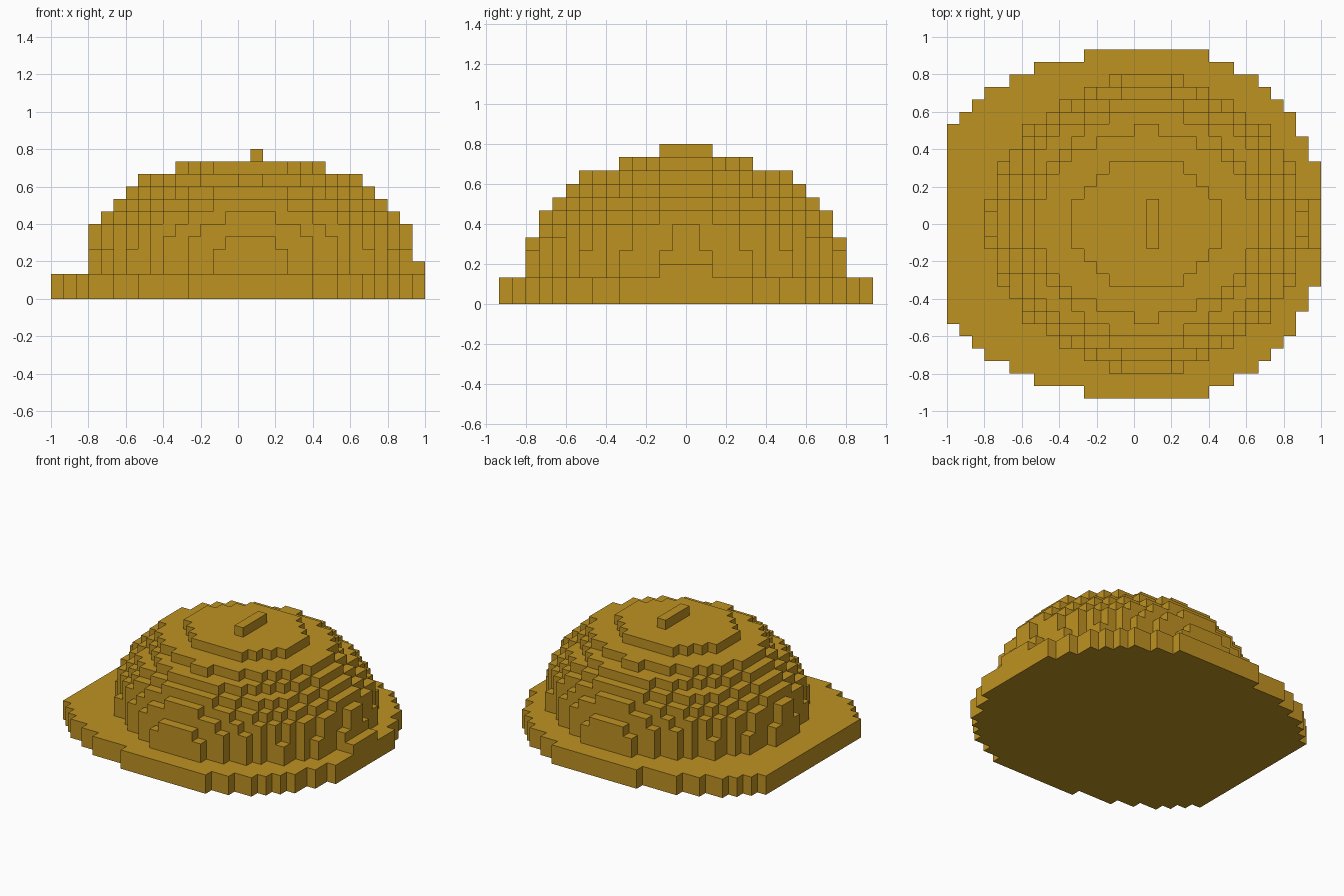
import bpy, bmesh, math

cube = bpy.data.objects.get("Cube")
if cube:
    bpy.data.objects.remove(cube, do_unlink=True)

U = 1 / 15      # size of one block
CX = 1          # crown centre, in blocks
P = 1.9         # roundness of the crown tiers

gold = bpy.data.materials.new("golden brown")
COL = (0.52, 0.287, 0.016, 1)
gold.diffuse_color = COL
gold.use_nodes = True
bsdf = gold.node_tree.nodes["Principled BSDF"]
bsdf.inputs["Base Color"].default_value = COL
bsdf.inputs["Roughness"].default_value = 0.8


def stepped_outline(rows):
    """Closed outline from (left, right) spans for rows y = 0, 1, 2..., mirrored in y."""
    right, left = [], []
    for i, (l, r) in enumerate(rows):
        last = i == len(rows) - 1
        if last or rows[i + 1][1] != r:
            right.append((r, i + 1))
            if not last:
                right.append((rows[i + 1][1], i + 1))
        if last or rows[i + 1][0] != l:
            left.append((l, i + 1))
            if not last:
                left.append((rows[i + 1][0], i + 1))
    upper = right + left[::-1]
    return upper + [(x, -y) for x, y in reversed(upper)]


def round_rows(a, b):
    """Block spans of a rounded tier with half sizes a and b."""
    rows = []
    y = 0.5
    while y < b:
        half = math.floor(a * (1 - (y / b) ** P) ** (1 / P) + 0.5)
        if half < 1:
            break
        rows.append((CX - half, CX + half))
        y += 1
    return rows


def add_tier(bm, rows, z0, z1):
    verts = [bm.verts.new((x * U, y * U, z0 * U)) for x, y in stepped_outline(rows)]
    face = bm.faces.new(verts)
    top = bmesh.ops.extrude_face_region(bm, geom=[face])["geom"]
    moved = [v for v in top if isinstance(v, bmesh.types.BMVert)]
    bmesh.ops.translate(bm, verts=moved, vec=(0, 0, (z1 - z0) * U))


def make_part(name, tiers):
    bm = bmesh.new()
    for rows, z0, z1 in tiers:
        add_tier(bm, rows, z0, z1)
    bmesh.ops.recalc_face_normals(bm, faces=bm.faces[:])
    mesh = bpy.data.meshes.new(name)
    bm.to_mesh(mesh)
    bm.free()
    mesh.materials.append(gold)
    obj = bpy.data.objects.new(name, mesh)
    bpy.context.collection.objects.link(obj)
    return obj


# Wide brim, cut straight at both ends
brim = [(-15, 15)] * 5 + [(-15, 14)] * 2 + [(-15, 13), (-14, 13), (-13, 12),
        (-12, 11), (-10, 10), (-8, 8), (-4, 6)]
make_part("brim", [(brim, 0, 2)])

# Crown tiers: half size in x, half size in y, bottom, top
crown = [
    (12.65, 11.85, 2, 4),
    (12.6, 11.7, 4, 5),
    (12.6, 11.2, 5, 6),
    (11.7, 10.8, 6, 7),
    (10.75, 9.9, 7, 8),
    (9.75, 8.9, 8, 9),
    (9.0, 7.55, 9, 10),
    (6.2, 5.0, 10, 11),
]
make_part("crown", [(round_rows(a, b), z0, z1) for a, b, z0, z1 in crown])

# Small ridge on top and the step at the side of the crown
make_part("top_ridge", [([(1, 2)] * 2, 11, 12)])
make_part("side_step", [([(14, 15)] * 2, 2, 3)])
